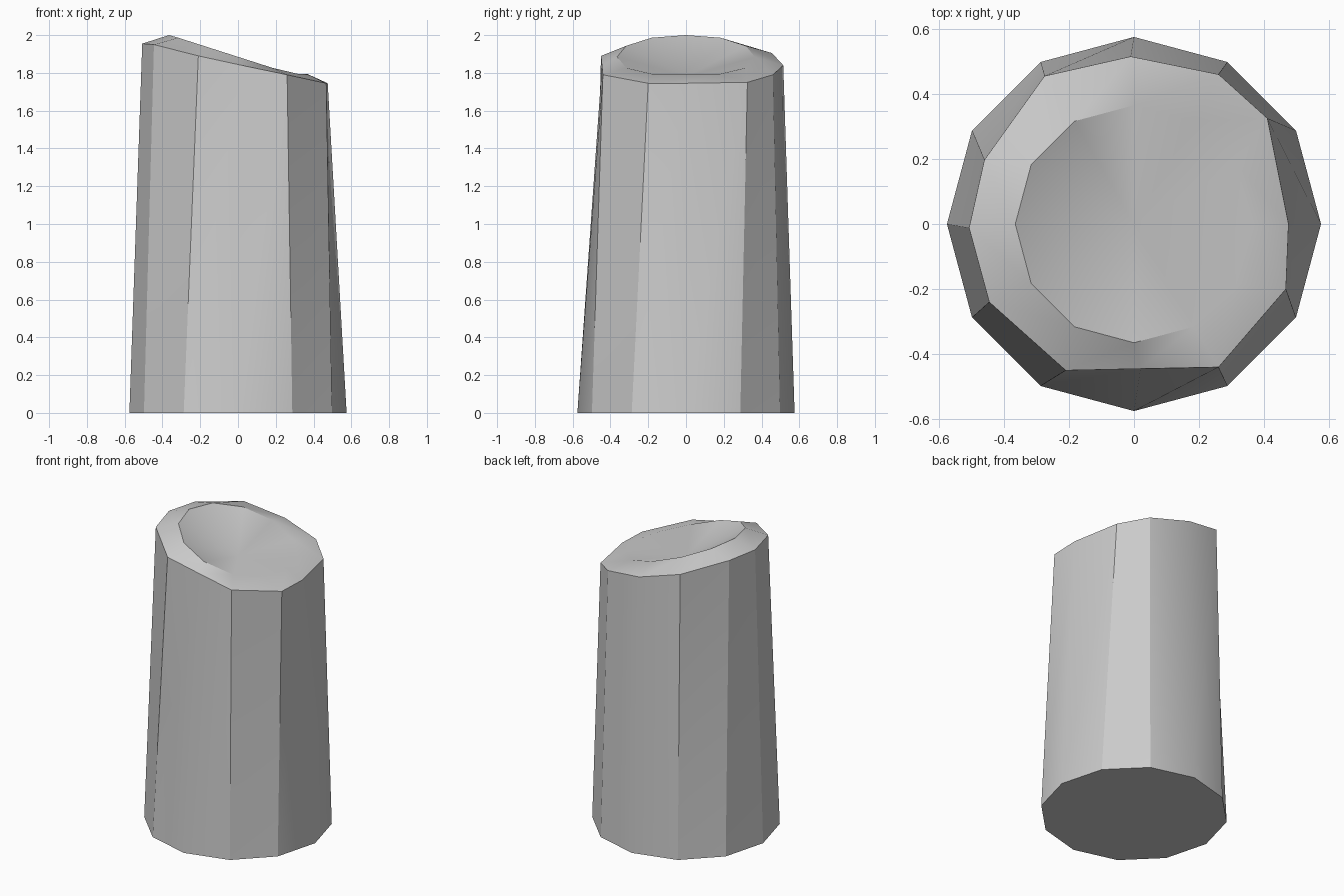
import bpy
import bmesh
from math import cos, sin, tau, radians

cube = bpy.data.objects.get("Cube")
if cube:
    bpy.data.objects.remove(cube, do_unlink=True)

SIDES = 12


def ring(bm, radius, height):
    """Regular ring of vertices; height is a function of x."""
    angles = [tau * i / SIDES for i in range(SIDES)]
    return [bm.verts.new((radius * cos(a), radius * sin(a), height(radius * cos(a))))
            for a in angles]


def bridge(bm, lower, upper):
    """Join two rings with triangles."""
    for i in range(SIDES):
        j = (i + 1) % SIDES
        bm.faces.new((lower[i], lower[j], upper[j]))
        bm.faces.new((lower[i], upper[j], upper[i]))


# Material
grey = bpy.data.materials.new("plain grey")
grey.use_nodes = True
colour = (0.6, 0.6, 0.6, 1)
grey.diffuse_color = colour
grey.node_tree.nodes["Principled BSDF"].inputs["Base Color"].default_value = colour

bm = bmesh.new()

# Base
base = ring(bm, 0.575, lambda x: 0)
bm.faces.new(base[::-1])

# Irregular slanted outer rim
rim_points = [
    (0.475, 0, 1.745), (0.41, 0.325, 1.75), (0.26, 0.46, 1.79),
    (-0.01, 0.515, 1.84), (-0.275, 0.455, 1.905), (-0.46, 0.197, 1.95),
    (-0.507, -0.012, 1.955), (-0.445, -0.24, 1.95), (-0.21, -0.45, 1.89),
    (0.02, -0.445, 1.84), (0.26, -0.44, 1.79), (0.467, -0.20, 1.745),
]
rim = [bm.verts.new(p) for p in rim_points]
bridge(bm, base, rim)

# Raised lip, sloping down and flattening at each end
lip = ring(bm, 0.365, lambda x: max(1.795, min(2.0, 1.885 - 0.32 * x)))
bridge(bm, rim, lip)

# Shallow dish
centre = bm.verts.new((0, 0, 1.78))
for i in range(SIDES):
    bm.faces.new((lip[i], lip[(i + 1) % SIDES], centre))

mesh = bpy.data.meshes.new("tapered_post")
bm.to_mesh(mesh)
bm.free()
mesh.materials.append(grey)
post = bpy.data.objects.new("tapered_post", mesh)
bpy.context.collection.objects.link(post)

bpy.ops.object.select_all(action="DESELECT")
post.select_set(True)
bpy.context.view_layer.objects.active = post
bpy.ops.object.shade_smooth_by_angle(angle=radians(30))
